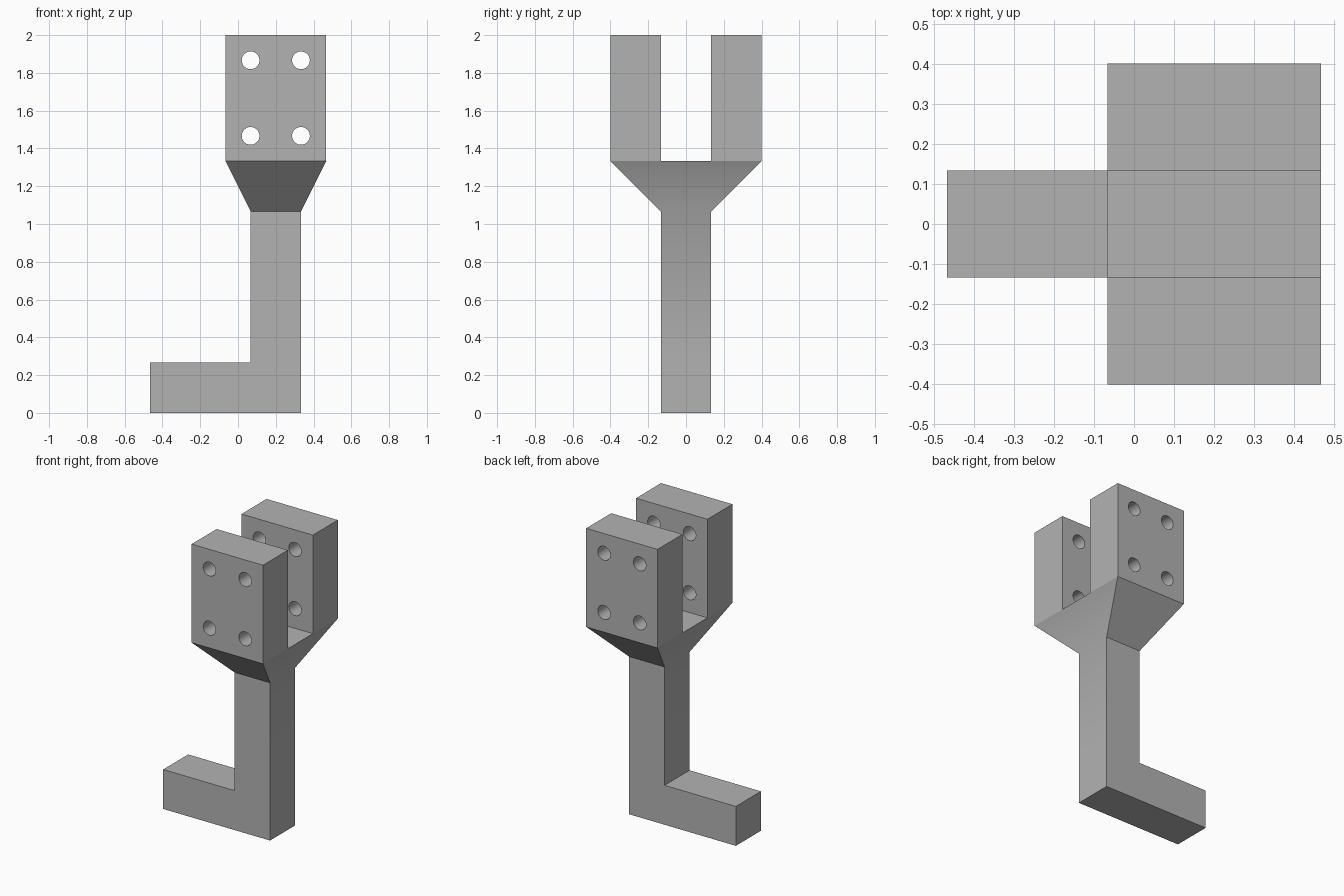
import bpy, bmesh, math
from mathutils import Matrix, Vector

if "Cube" in bpy.data.objects:
    bpy.data.objects.remove(bpy.data.objects["Cube"], do_unlink=True)

U = 2 / 15            # design module
CX = 1.5 * U          # leg axis
HOLE_R = 0.047

grey = bpy.data.materials.new("plain grey")
grey.use_nodes = True
grey.diffuse_color = (0.45, 0.45, 0.45, 1)
grey.node_tree.nodes["Principled BSDF"].inputs["Base Color"].default_value = grey.diffuse_color


def pick(bm, direction, y=None):
    """Outermost face along a direction, optionally nearest a given y."""
    d = Vector(direction)
    faces = [f for f in bm.faces if f.normal.dot(d) > 0.99]
    reach = max(f.calc_center_median().dot(d) for f in faces)
    if y is None:
        return max(faces, key=lambda f: f.calc_center_median().dot(d))
    return min((f for f in faces if f.calc_center_median().z < 11 * U),
               key=lambda f: abs(f.calc_center_median().y - y) + (reach - f.calc_center_median().dot(d)) * 0.1)


def extrude(bm, face, offset):
    """Extrude one face, dropping the old one, and return the new cap."""
    cap = bmesh.ops.extrude_discrete_faces(bm, faces=[face])["faces"][0]
    bmesh.ops.translate(bm, verts=cap.verts, vec=offset)
    bm.normal_update()
    return cap


# Foot block, toe and leg
bm = bmesh.new()
bmesh.ops.create_cube(bm, size=2 * U, matrix=Matrix.Translation((CX, 0, U)))
bm.normal_update()
extrude(bm, pick(bm, (-1, 0, 0)), (-4 * U, 0, 0))
leg_base = min((f for f in bm.faces if f.normal.z > 0.99),
               key=lambda f: abs(f.calc_center_median().x - CX))
top = extrude(bm, leg_base, (0, 0, 6 * U))

# Flared neck
top = extrude(bm, top, (0, 0, 2 * U))
bmesh.ops.scale(bm, verts=top.verts, vec=(2, 3, 1),
                space=Matrix.Translation((-CX, 0, 0)))
bm.normal_update()

# Split the neck top into three strips and raise the outer two as prongs
for side in (-1, 1):
    strips = [f for f in bm.faces if f.normal.z > 0.99 and f.calc_center_median().z > 9 * U]
    edges = list({e for f in strips for e in f.edges})
    bmesh.ops.bisect_plane(bm, geom=strips + edges, plane_co=(0, side * U, 0), plane_no=(0, 1, 0))
bm.normal_update()
for side in (-1, 1):
    extrude(bm, pick(bm, (0, 0, 1), side * 2 * U), (0, 0, 5 * U))

mesh = bpy.data.meshes.new("forked_bracket")
bm.to_mesh(mesh)
bm.free()
bracket = bpy.data.objects.new("forked_bracket", mesh)
bpy.context.collection.objects.link(bracket)
mesh.materials.append(grey)

# Bolt holes through both prongs
bm = bmesh.new()
for x in (-U, U):
    for z in (11 * U, 14 * U):
        place = Matrix.Translation((CX + x, 0, z)) @ Matrix.Rotation(math.pi / 2, 4, "X")
        bmesh.ops.create_cone(bm, cap_ends=True, segments=32, radius1=HOLE_R,
                              radius2=HOLE_R, depth=8 * U, matrix=place)
cut_mesh = bpy.data.meshes.new("bolt_hole_cutter")
bm.to_mesh(cut_mesh)
bm.free()
cut_mesh.materials.append(grey)
cutter = bpy.data.objects.new("bolt_hole_cutter", cut_mesh)
bpy.context.collection.objects.link(cutter)

bpy.ops.object.select_all(action="DESELECT")
bracket.select_set(True)
bpy.context.view_layer.objects.active = bracket
holes = bracket.modifiers.new("bolt_holes", "BOOLEAN")
holes.operation = "DIFFERENCE"
holes.solver = "EXACT"
holes.object = cutter
bpy.ops.object.modifier_apply(modifier=holes.name)
bpy.data.objects.remove(cutter, do_unlink=True)

# Smooth holes and neck sides, with a crisp seam under the prongs
bpy.ops.object.shade_smooth_by_angle(angle=math.radians(30))
for edge in bracket.data.edges:
    if all(abs(bracket.data.vertices[i].co.z - 10 * U) < 0.001 for i in edge.vertices):
        edge.use_edge_sharp = True
